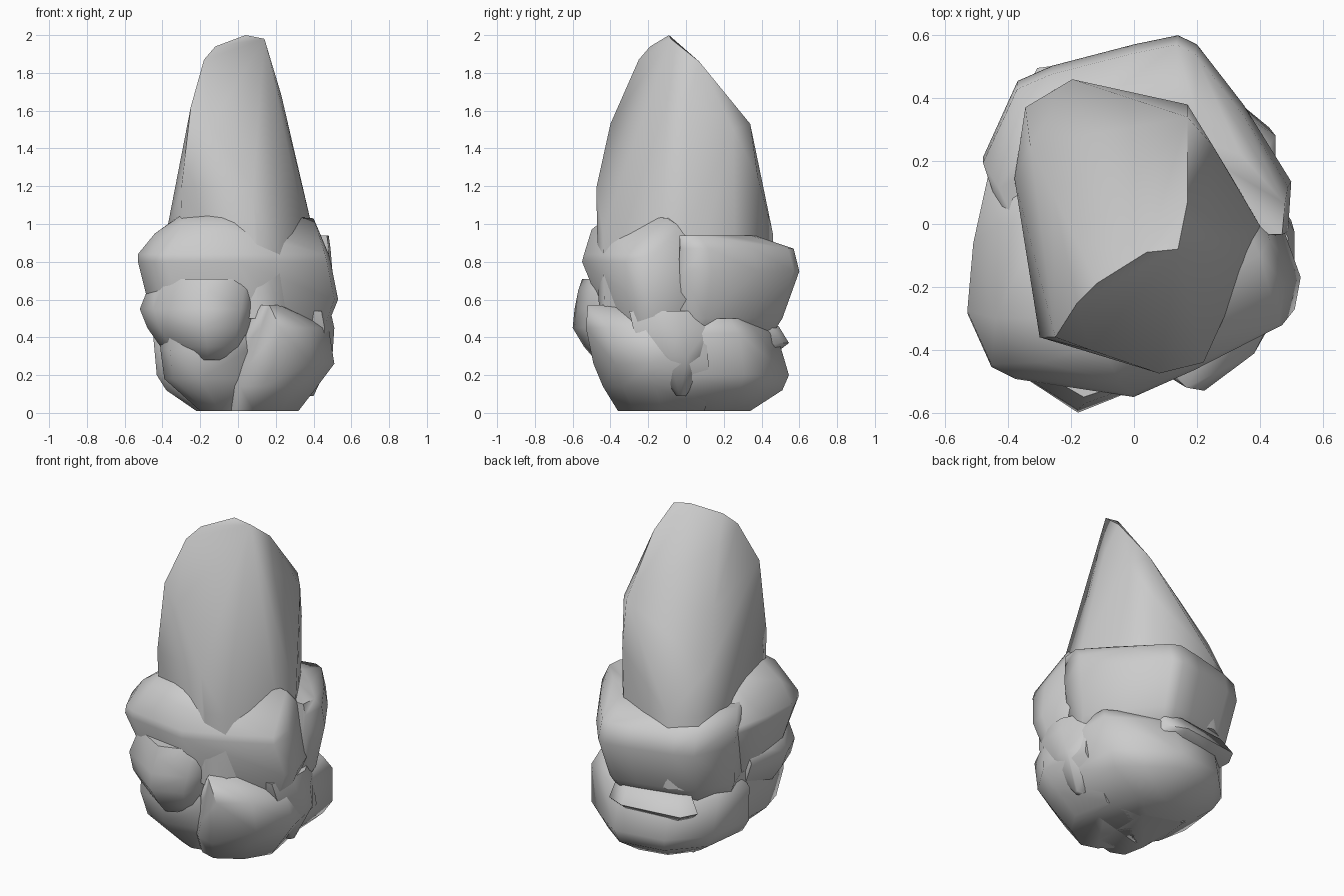
import bpy, bmesh, math


def rock(name, plan, sections, extra=()):
    """Convex stone: plan outline fitted to (z, x0, x1, y0, y1) levels, plus loose corners."""
    xs, ys = [p[0] for p in plan], [p[1] for p in plan]
    ax, bx, ay, by = min(xs), max(xs), min(ys), max(ys)
    bm = bmesh.new()
    for z, x0, x1, y0, y1 in sections:
        for x, y in plan:
            bm.verts.new((x0 + (x - ax) / (bx - ax) * (x1 - x0),
                          y0 + (y - ay) / (by - ay) * (y1 - y0), z))
    for co in extra:
        bm.verts.new(co)
    res = bmesh.ops.convex_hull(bm, input=bm.verts)
    loose = {g for g in res["geom_interior"] + res["geom_unused"]
             if isinstance(g, bmesh.types.BMVert) and g.is_valid}
    bmesh.ops.delete(bm, geom=list(loose), context='VERTS')
    bmesh.ops.recalc_face_normals(bm, faces=bm.faces)
    me = bpy.data.meshes.new(name)
    bm.to_mesh(me)
    bm.free()
    ob = bpy.data.objects.new(name, me)
    bpy.context.collection.objects.link(ob)
    bpy.ops.object.select_all(action='DESELECT')
    ob.select_set(True)
    bpy.context.view_layer.objects.active = ob
    bpy.ops.object.shade_smooth_by_angle(angle=math.radians(60))
    return ob


# Tall central spire with a diagonal ridge from front left to back right
rock("spire",
     [(-.2, .47), (.17, .35), (.24, .27), (.4, 0), (.36, -.13), (.22, -.44),
      (.1, -.47), (-.29, -.34), (-.34, -.1), (-.385, .15), (-.35, .38)],
     [(.5, -.38, .4, -.46, .46), (.95, -.38, .4, -.47, .46)],
     [(-.3, -.36, 1.19), (.08, -.475, 1.19), (-.25, -.36, 1.62), (-.14, -.4, 1.53),
      (-.18, -.25, 1.87), (-.12, -.19, 1.94), (.04, -.09, 2), (.14, -.08, 1.98),
      (.17, .07, 1.86), (.23, .02, 1.68), (.17, .34, 1.53), (.25, .25, 1.5),
      (.29, -.05, 1.4), (.17, .38, 1.25), (-.18, -.06, 1.8), (-.26, .1, 1.5),
      (-.33, .25, 1.2)])

# Upper collar, front and sides
rock("upper_front_boulder",
     [(-.53, -.26), (-.51, -.03), (-.46, .2), (-.3, .3), (.3, .25), (.45, .1),
      (.53, -.17), (.51, -.3), (.22, -.45), (.02, -.54), (-.37, -.48), (-.45, -.44)],
     [(.38, -.4, .44, -.38, .1), (.6, -.48, .53, -.46, .2),
      (.8, -.53, .49, -.55, .25), (.84, -.53, .48, -.54, .25)],
     [(-.44, -.3, .95), (-.3, -.44, .99), (-.05, -.5, .97), (-.28, -.3, 1.06),
      (-.1, -.38, 1.065), (0, -.4, 1.03), (.18, -.42, .85), (.35, -.1, 1.03),
      (.4, -.1, 1.03), (.43, -.05, .96), (-.3, 0, 1.05), (-.43, 0, .92)])

# Upper collar, back
rock("upper_back_boulder",
     [(-.48, .2), (-.37, .45), (-.26, .5), (0, .57), (.14, .6), (.2, .57),
      (.35, .37), (.5, .12), (.49, -.04), (-.4, -.05)],
     [(.36, -.38, .38, -.05, .42), (.5, -.45, .46, -.04, .51),
      (.75, -.48, .5, -.03, .6), (.87, -.48, .49, -.04, .57),
      (.94, -.43, .48, -.04, .36)])

# Mid-height stone, front left
rock("middle_left_boulder",
     [(-.52, -.25), (-.45, -.43), (-.19, -.6), (.0, -.53), (.07, -.42),
      (0, -.1), (-.45, 0)],
     [(.28, -.3, -.05, -.48, -.1), (.35, -.41, .03, -.54, -.05),
      (.45, -.48, .06, -.6, 0), (.55, -.52, .09, -.59, 0),
      (.65, -.48, .1, -.57, 0), (.71, -.44, .06, -.55, -.1)])

# Base stones
rock("base_front_right",
     [(-.1, -.38), (.03, -.5), (.17, -.54), (.38, -.42), (.51, -.22),
      (.45, .1), (0, .1)],
     [(.01, -.1, .32, -.36, .1), (.14, -.1, .42, -.44, .12),
      (.26, -.06, .51, -.49, .12), (.45, .02, .48, -.53, .1),
      (.57, .1, .25, -.52, 0)])
rock("base_front_left",
     [(-.4, -.25), (-.35, -.42), (-.2, -.46), (.05, -.42), (.05, .1), (-.38, .2)],
     [(.01, -.2, .04, -.32, .2), (.18, -.39, .03, -.43, .22),
      (.33, -.41, .05, -.48, .2), (.5, -.42, .03, -.45, .1)])
rock("base_back",
     [(-.44, 0), (-.4, .3), (-.2, .5), (.12, .55), (.3, .43), (.45, .31),
      (.45, .0), (-.3, -.15)],
     [(.01, -.22, .26, -.15, .34), (.12, -.38, .38, -.15, .51),
      (.2, -.43, .43, -.15, .545), (.42, -.45, .45, -.1, .48),
      (.5, -.35, .42, -.05, .38)])

# Wedge on the right side and a small shard at the back
rock("right_wedge",
     [(.2, .1), (.42, .14), (.5, 0), (.5, -.12), (.45, -.25), (.2, -.25)],
     [(.09, .3, .4, -.05, 0), (.3, .2, .5, -.2, .13), (.45, .2, .51, -.28, .12),
      (.54, .2, .49, -.3, .1)])
rock("back_shard",
     [(-.35, .4), (-.3, .5), (.05, .55), (.16, .5), (.2, .3)],
     [(.32, -.3, .2, .3, .48), (.37, -.36, .22, .3, .545), (.46, -.3, .2, .3, .49)])
